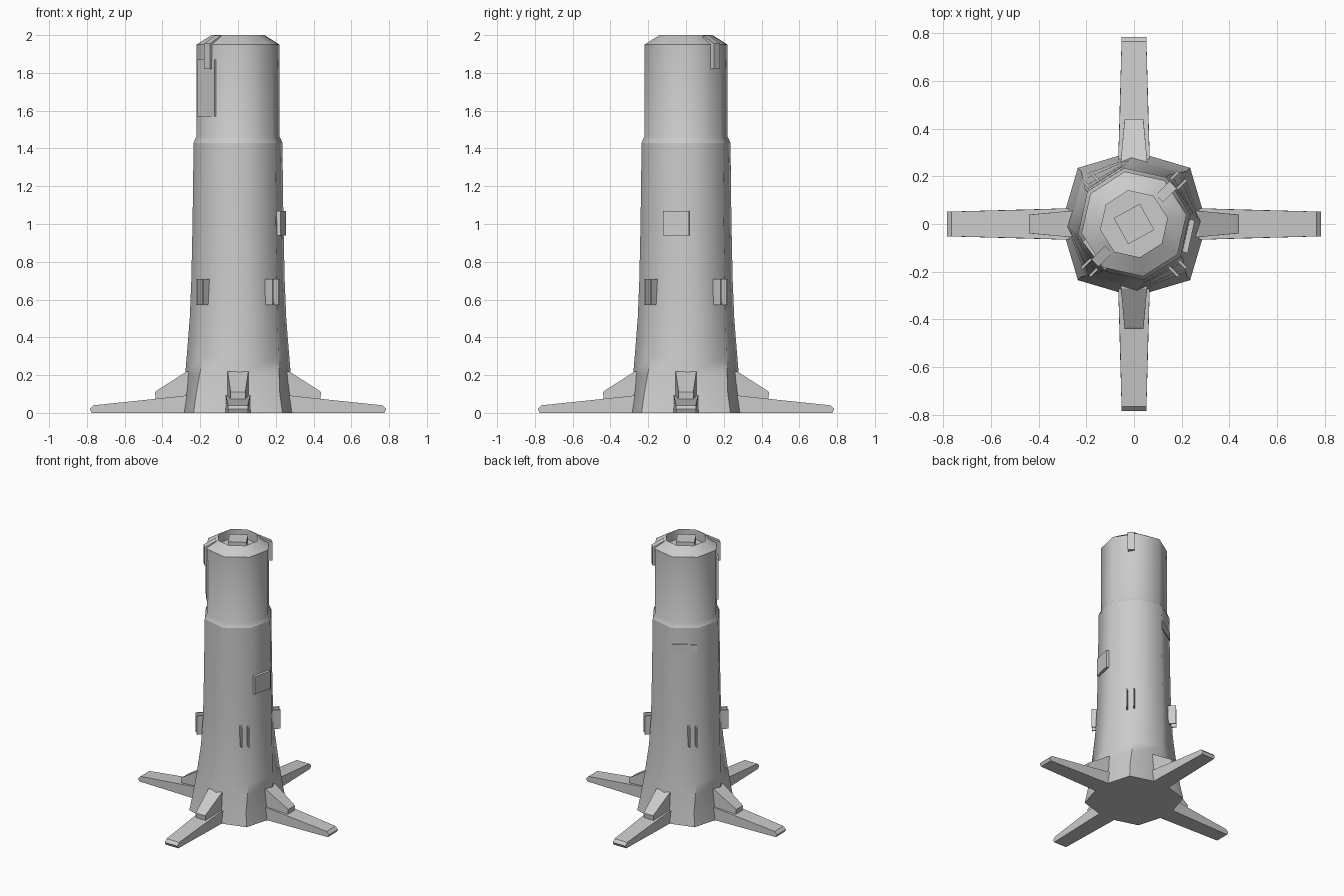
import bpy, bmesh, math
from mathutils import Matrix, Vector

old = bpy.data.objects.get("Cube")
if old:
    bpy.data.objects.remove(old, do_unlink=True)

COLOUR = (0.6, 0.6, 0.6, 1)
grey = bpy.data.materials.new("plain_grey")
grey.use_nodes = True
grey.diffuse_color = COLOUR
bsdf = next(n for n in grey.node_tree.nodes if n.type == "BSDF_PRINCIPLED")
bsdf.inputs["Base Color"].default_value = COLOUR


def finish(bm, name):
    bmesh.ops.recalc_face_normals(bm, faces=bm.faces)
    mesh = bpy.data.meshes.new(name)
    bm.to_mesh(mesh)
    bm.free()
    mesh.materials.append(grey)
    ob = bpy.data.objects.new(name, mesh)
    bpy.context.collection.objects.link(ob)
    return ob


def radial_part(name, profile, azimuth, offset=0):
    """Extrude a (radius, height, half width) outline sideways, then turn it about z."""
    turn = Matrix.Rotation(math.radians(azimuth), 3, "Z")
    bm = bmesh.new()
    sides = [[bm.verts.new(turn @ Vector((r, offset + s * w, z))) for r, z, w in profile]
             for s in (-1, 1)]
    for side in sides:
        bm.faces.new(side)
    n = len(profile)
    for i in range(n):
        j = (i + 1) % n
        bm.faces.new((sides[0][i], sides[0][j], sides[1][j], sides[1][i]))
    return finish(bm, name)


def panel(name, azimuth, r0, r1, z0, z1, half, offset=0):
    outline = [(r0, z0, half), (r1, z0, half), (r1, z1, half), (r0, z1, half)]
    return radial_part(name, outline, azimuth, offset)


# Tower body: eight-sided rings (height, radius, corner radius, twist in degrees)
RINGS = [
    (0, .305, .333, 0), (.1, .29, .313, 0), (.2, .28, .298, 2), (.3, .272, .284, 4),
    (.5, .258, .262, 8), (.7, .251, .251, 10), (1, .2445, .2445, 10),
    (1.43, .2386, .2386, 10), (1.465, .223, .223, 10), (1.95, .223, .223, 10),
    (2, .142, .142, 10), (1.93, .142, .142, 10),
]
bm = bmesh.new()
loops = []
for z, r, corner, twist in RINGS:
    loop = []
    for k in range(8):
        a = math.radians(45 * k + twist)
        rad = corner if k % 2 else r
        loop.append(bm.verts.new((rad * math.cos(a), rad * math.sin(a), z)))
    loops.append(loop)
for low, high in zip(loops, loops[1:]):
    for k in range(8):
        j = (k + 1) % 8
        bm.faces.new((low[k], low[j], high[j], high[k]))
bm.faces.new(loops[0])
bm.faces.new(loops[-1])
body = finish(bm, "tower_body")
bpy.context.view_layer.objects.active = body
body.select_set(True)
bpy.ops.object.shade_smooth_by_angle(angle=math.radians(50))
body.select_set(False)
# Crisp shoulder edge
for e in body.data.edges:
    if all(abs(body.data.vertices[v].co.z - 1.43) < .001 for v in e.vertices):
        e.use_edge_sharp = True

# Block inside the top recess
bm = bmesh.new()
bmesh.ops.create_cube(bm, size=1, matrix=Matrix.Translation((0, 0, 1.96))
                      @ Matrix.Rotation(math.radians(29), 4, "Z")
                      @ Matrix.Diagonal((.125, .125, .07, 1)))
finish(bm, "recess_block")

# Four feet, each with a buttress, and paired fins between them
LEG = [(.2, 0, .068), (.775, 0, .052), (.785, .02, .052), (.765, .04, .052),
       (.45, .073, .06), (.2, .1, .068)]
BUTTRESS = [(.2, .05, .062), (.435, .06, .04), (.44, .11, .04),
            (.43, .118, .04), (.27, .22, .055), (.2, .22, .06)]
for i, side in enumerate(("left", "back", "right", "front")):
    radial_part(side + "_leg", LEG, 90 * i)
    radial_part(side + "_buttress", BUTTRESS, 90 * i)
    for s, tag in ((-1, "a"), (1, "b")):
        panel(f"{side}_fin_{tag}", 90 * i + 45, .21, .286, .57, .71, .005, .024 * s)

# Hooked tabs over the cap
TAB = [(.15, 1.998, .022), (.232, 1.955, .022), (.232, 1.82, .022),
       (.205, 1.82, .022), (.205, 1.94, .022), (.15, 1.98, .022)]
for name, az in (("back_tab", 45), ("front_tab", 225)):
    radial_part(name, TAB, az)

# Wall plates
panel("side_plate", -12.5, .2, .246, .94, 1.07, .07)
panel("upper_plate", 218, .19, .216, 1.57, 1.87, .075)
panel("rear_plate", 122.5, .2, .229, 1.25, 1.31, .085)
